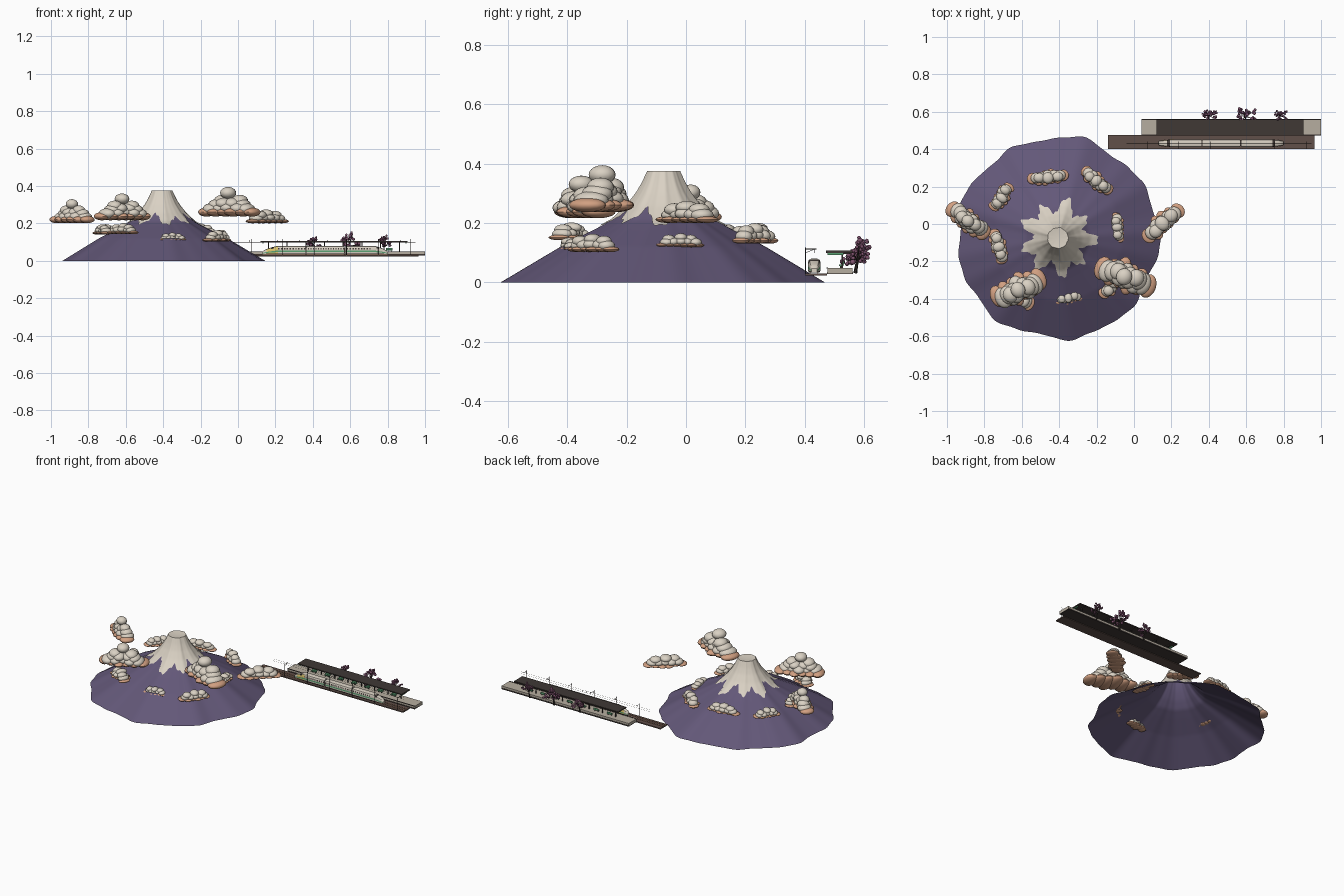
import bpy, bmesh, math, random
from mathutils import Vector, Matrix

random.seed(4)
if "Cube" in bpy.data.objects:
    bpy.data.objects.remove(bpy.data.objects["Cube"])


def material(name, rgb):
    m = bpy.data.materials.new(name)
    m.use_nodes = True
    m.diffuse_color = (*rgb, 1)
    m.node_tree.nodes["Principled BSDF"].inputs["Base Color"].default_value = (*rgb, 1)
    return m


purple = material("mountain purple", (.125, .097, .19))
cream = material("warm white", (.7, .64, .55))
peach = material("peach", (.64, .35, .22))
dark = material("charcoal", (.05, .04, .036))
brown = material("track brown", (.12, .08, .068))
stone = material("platform stone", (.47, .42, .35))
yellow = material("yellow", (.75, .58, .16))
green = material("green", (.1, .36, .17))
pink = material("blossom", (.21, .085, .155))


def finish(name, bm, mats, smooth=True):
    bmesh.ops.recalc_face_normals(bm, faces=bm.faces)
    me = bpy.data.meshes.new(name)
    bm.to_mesh(me)
    bm.free()
    ob = bpy.data.objects.new(name, me)
    bpy.context.collection.objects.link(ob)
    for m in mats:
        me.materials.append(m)
    if smooth:
        bpy.ops.object.select_all(action='DESELECT')
        ob.select_set(True)
        bpy.context.view_layer.objects.active = ob
        bpy.ops.object.shade_smooth_by_angle(angle=math.radians(40))
    return ob


def box(bm, lo, hi):
    lo, hi = Vector(lo), Vector(hi)
    mat = Matrix.Translation((lo + hi) / 2) @ Matrix.Diagonal((*(hi - lo), 1))
    bmesh.ops.create_cube(bm, size=1, matrix=mat)


def rod(bm, a, b, r1, r2=None, sides=6):
    a, b = Vector(a), Vector(b)
    d = b - a
    mat = Matrix.Translation((a + b) / 2) @ d.to_track_quat('Z', 'Y').to_matrix().to_4x4()
    bmesh.ops.create_cone(bm, cap_ends=True, segments=sides, radius1=r1,
                          radius2=r1 if r2 is None else r2, depth=d.length, matrix=mat)


def boxes(name, mat, spans):
    bm = bmesh.new()
    for lo, hi in spans:
        box(bm, lo, hi)
    return finish(name, bm, [mat], False)


# Mountain: ridged open shell, with a thin star-edged snow layer over its peak
PROFILE = [(.053, .371), (.07, .333), (.09, .298), (.125, .253), (.17, .21),
           (.225, .18), (.34, .12), (.537, 0)]


def height(r):
    for (r0, z0), (r1, z1) in zip(PROFILE, PROFILE[1:]):
        if r <= r1:
            return z0 + (z1 - z0) * max(0, r - r0) / (r1 - r0)
    return 0


def snow_edge(a):
    return .17 + .03 * math.cos(9 * a + .6) + .012 * math.cos(5 * a) + .009 * math.sin(31 * a)


def shell(name, mat, edge, steps, lift, floor):
    bm = bmesh.new()
    seg = 180
    rings = []
    for k in range(steps + 1):
        ring = []
        for i in range(seg):
            a = math.tau * i / seg
            r = .053 + (edge(a) - .053) * k / steps
            wave = (1 + .02 * math.cos(9 * a + .6) + .012 * math.sin(5 * a + 1)
                    + .007 * math.sin(16 * a) + .004 * math.sin(25 * a))
            out = r * wave + lift / 2
            ring.append(bm.verts.new((out * math.cos(a) - .407, out * math.sin(a) - .075, height(r) + lift)))
        rings.append(ring)
    for k in range(steps):
        for i in range(seg):
            j = (i + 1) % seg
            bm.faces.new((rings[k][i], rings[k + 1][i], rings[k + 1][j], rings[k][j]))
    if floor:
        bottom = bm.verts.new((-.407, -.075, .368))
        for i in range(seg):
            bm.faces.new((rings[0][i], rings[0][(i + 1) % seg], bottom))
    finish(name, bm, [mat])


shell("mountain", purple, lambda a: .537, 44, 0, False)
shell("snow_cap", cream, snow_edge, 16, .004, True)


# Clouds: stacked puffs over a wider flat peach underside
def puffs(name, mat, items, place):
    bm = bmesh.new()
    for pos, size in items:
        bmesh.ops.create_uvsphere(bm, u_segments=16, v_segments=10, radius=1,
                                  matrix=place @ Matrix.Translation(pos) @ Matrix.Diagonal((*size, 1)))
    finish(name, bm, [mat])


def cloud(name, x, y, z, length, width, tall, degrees):
    place = Matrix.Translation((x, y, z)) @ Matrix.Rotation(math.radians(degrees), 4, 'Z')
    layers = (5, 4, 2, 1) if tall > .1 else (5, 3)
    rise = .5 / (len(layers) - 1) if tall > .1 else .28
    thick = .2 if tall > .1 else .3
    under, top = [], []
    for i in range(6):
        t = i / 2.5 - 1
        under.append(((t * length * .38, random.uniform(-.08, .08) * width, .16 * tall),
                      (length * .13, width * (.54 - .16 * abs(t)), .15 * tall)))
    for layer, count in enumerate(layers):
        for i in range(count):
            t = 2 * i / (count - 1) - 1 if count > 1 else 0
            drop = 1 - .15 * abs(t)
            top.append(((t * length * (.3 - .075 * layer) + random.uniform(-.02, .02) * length,
                         random.uniform(-.07, .07) * width, tall * (.3 + rise * layer + .12 * (len(layers) == 2)) * drop),
                        (length * (.14 - .005 * layer), width * (.42 - .05 * layer) * drop, tall * thick)))
    puffs(name + "_underside", peach, under, place)
    puffs(name + "_top", cream, top, place)


CLOUDS = [
    ("far_right_cloud", -.885, .02, .2, .27, .12, .13, -38),
    ("far_left_cloud", .155, .005, .2, .27, .11, .075, 42),
    ("front_left_cloud", -.045, -.28, .235, .34, .17, .16, -20),
    ("front_right_cloud", -.615, -.35, .215, .31, .16, .145, 24),
    ("low_front_cloud", -.35, -.392, .106, .15, .07, .045, 8),
    ("right_slope_cloud", -.725, -.12, .14, .19, .085, .055, -75),
    ("low_right_cloud", -.615, -.39, .142, .18, .1, .06, -28),
    ("low_left_cloud", -.11, -.315, .102, .2, .085, .062, 52),
    ("left_slope_cloud", -.09, -.02, .118, .16, .075, .048, 95),
    ("back_left_cloud", -.2, .23, .13, .2, .085, .07, -40),
    ("back_cloud", -.46, .25, .14, .22, .08, .06, 5),
    ("back_right_cloud", -.71, .145, .14, .17, .085, .056, 55)]
for c in CLOUDS:
    cloud(*c)

# Track: bed and rails
boxes("track_bed", brown, [((-.14, .4, .024), (.965, .475, .031))])
boxes("rails", peach, [((-.14, y, .031), (.965, y + .002, .0345)) for y in (.419, .443)])

# Platform with edge line, roof, posts and furniture
boxes("platform", stone, [((.04, .477, .031), (1, .56, .049))])
boxes("platform_base", dark, [((.04, .475, .028), (1, .562, .036))])
boxes("platform_edge", dark, [((.04, .474, .047), (1, .479, .051))])
boxes("roof", dark, [((.12, .472, .1), (.905, .56, .107))])
boxes("end_signs", green, [((x, .476, .093), (x + .006, .53, .099)) for x in (.13, .895)])
posts = [.16 + .1 * i for i in range(8)]
boxes("roof_posts", dark, [((x, .523, .049), (x + .005, .528, .101)) for x in posts])
boxes("roof_beams", dark, [((x, .478, .096), (x + .005, .552, .101)) for x in posts])
boxes("benches", green, [((x + .03, .516, .056), (x + .065, .53, .06)) for x in posts[:7]]
      + [((x + .03, .529, .06), (x + .065, .532, .07)) for x in posts[:7]])
boxes("bench_legs", dark, [((x + d, .518, .049), (x + d + .003, .528, .056)) for x in posts[:7] for d in (.034, .058)])


# Train: lofted cars with skirt, stripe, window band and long noses
SECTION = [(.85, 0), (1, .14), (1, .28), (1, .46), (1, .56), (1, .76), (.85, .94), (.5, 1)]


def car(name, x0, x1, front=0, back=0):
    bm = bmesh.new()
    n = 30
    loops = []
    for i in range(n + 1):
        x = x0 + (x1 - x0) * i / n
        f = 1
        if front:
            f = min(f, (x - x0) / front)
        if back:
            f = min(f, (x1 - x) / back)
        f = max(f, 0) ** .6
        w, h = .021 * (.45 + .55 * f), .046 * (.3 + .7 * f)
        pts = SECTION + [(-y, z) for y, z in reversed(SECTION)]
        loops.append([bm.verts.new((x, .432 + w * y, .034 + h * z)) for y, z in pts])
    m = len(loops[0])
    for i in range(n):
        for k in range(m):
            f = bm.faces.new((loops[i][k], loops[i][(k + 1) % m], loops[i + 1][(k + 1) % m], loops[i + 1][k]))
            band = min(k, m - 2 - k)
            x = f.calc_center_median().x
            to_tip = min(x - x0 if front else 1, x1 - x if back else 1)
            if band in (-1, 0):
                f.material_index = 1
            elif band == 2:
                f.material_index = 2
            elif band == 4 and i % 2 and to_tip > .085:
                f.material_index = 1
            elif band >= 5 and .048 < to_tip < .062:
                f.material_index = 1
            elif front and .02 < to_tip < .085 and band < 6:
                f.material_index = 3
    for loop in (loops[0], loops[-1]):
        bm.faces.new(loop)
    finish(name, bm, [cream, dark, green, yellow])


car("lead_car", .13, .36, front=.08)
car("middle_car", .367, .567)
car("tail_car", .574, .8, back=.07)
boxes("car_couplings", dark, [((x, .418, .04), (x + .009, .446, .072)) for x in (.359, .566)])

# Overhead line: masts, arms and hanging wires
bm = bmesh.new()
for i in range(6):
    x = .07 + .17 * i
    rod(bm, (x, .402, .03), (x, .402, .118), .0018)
    rod(bm, (x, .4, .113), (x, .44, .113), .0012)
    rod(bm, (x, .402, .1), (x, .432, .112), .0008)
finish("line_masts", bm, [dark])
bm = bmesh.new()
for z in (.099, .112):
    rod(bm, (-.04, .432, z), (.95, .432, z), .0005, sides=4)
for i in range(33):
    rod(bm, (-.03 + .03 * i, .432, .099), (-.03 + .03 * i, .432, .112), .0004, sides=4)
finish("line_wires", bm, [dark], False)


# Blossom trees behind the platform
def tree(name, x, s, top):
    wood, leaf = bmesh.new(), bmesh.new()
    base, fork = Vector((x, .57, .031)), Vector((x, .578, top * .52))
    rod(wood, base, fork, .0055 * s, .0035 * s)
    for i in range(9):
        a = i * 2.4
        reach = (.012 + .026 * (i % 3) / 2) * s
        tip = Vector((x + reach * 1.1 * math.cos(a), .584 + reach * math.sin(a),
                      top - .012 - (.022 * (i % 3) + .004 * (i % 4)) * s))
        rod(wood, fork, tip, .003 * s, .001)
        for _ in range(6):
            off = Vector([random.uniform(-.011, .011) * s for _ in range(3)])
            bmesh.ops.create_icosphere(leaf, subdivisions=2, radius=random.uniform(.005, .008) * s,
                                       matrix=Matrix.Translation(tip + off))
    finish(name + "_trunk", wood, [dark])
    finish(name + "_blossom", leaf, [pink])


tree("right_tree", .4, .9, .13)
tree("middle_tree", .595, 1.2, .15)
tree("left_tree", .78, .8, .14)
